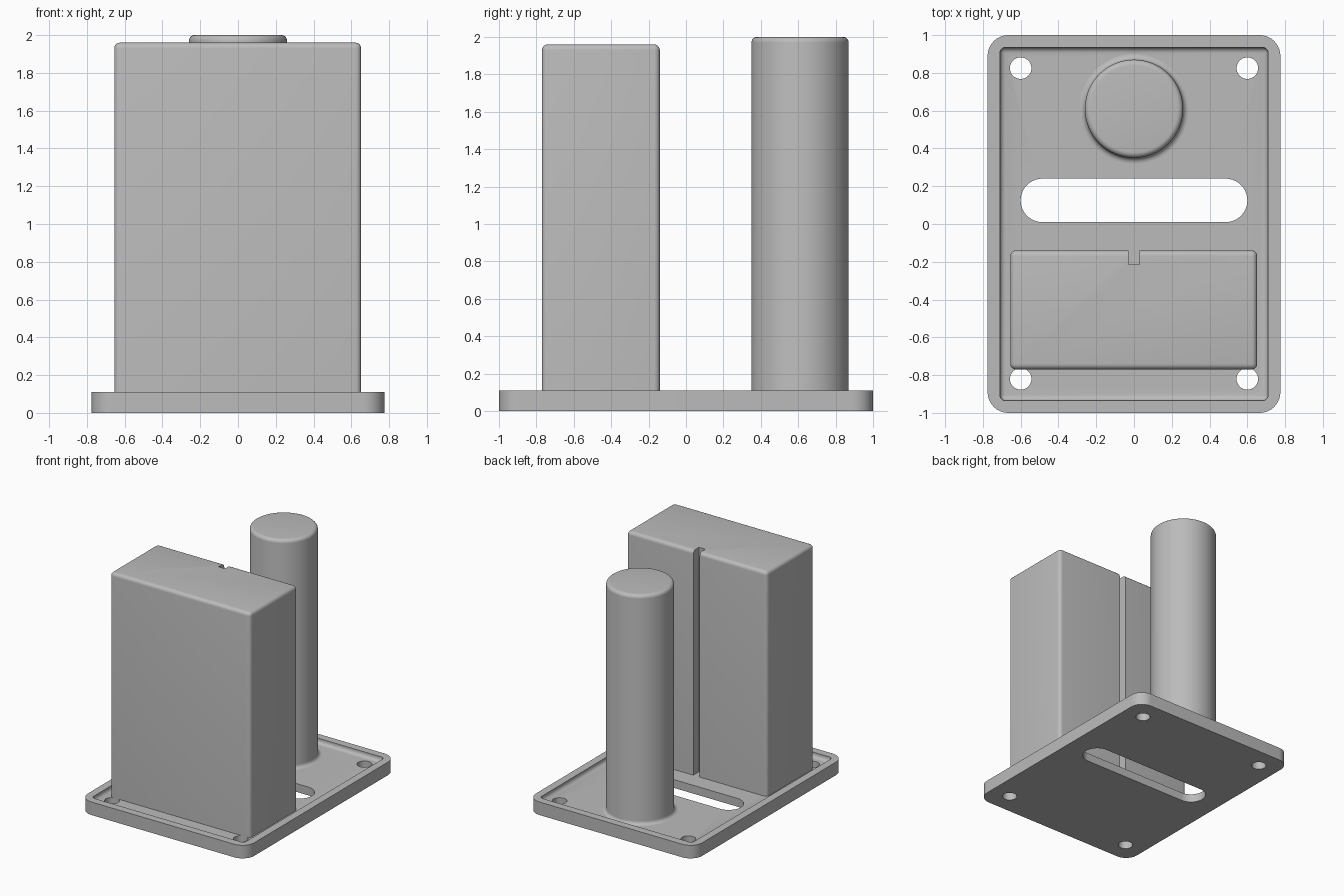
import bpy, bmesh, math

if "Cube" in bpy.data.objects:
    bpy.data.objects.remove(bpy.data.objects["Cube"])

FLOOR = 0.07   # height of the recessed tray floor

grey = bpy.data.materials.new("grey")
grey.diffuse_color = (0.5, 0.5, 0.5, 1)
grey.use_nodes = True
grey.node_tree.nodes["Principled BSDF"].inputs["Base Color"].default_value = grey.diffuse_color


def make_object(name, bm):
    bmesh.ops.recalc_face_normals(bm, faces=bm.faces)
    mesh = bpy.data.meshes.new(name)
    bm.to_mesh(mesh)
    bm.free()
    obj = bpy.data.objects.new(name, mesh)
    bpy.context.collection.objects.link(obj)
    mesh.materials.append(grey)
    return obj


def rounded_outline(x0, x1, y0, y1, r, steps=10):
    """Counter-clockwise outline of a rectangle with round corners."""
    corners = [(x1 - r, y1 - r, 0), (x0 + r, y1 - r, 90),
               (x0 + r, y0 + r, 180), (x1 - r, y0 + r, 270)]
    return [(cx + r * math.cos(math.radians(a + 90 * i / steps)),
             cy + r * math.sin(math.radians(a + 90 * i / steps)))
            for cx, cy, a in corners for i in range(steps + 1)]


def prism(name, outline, z0, z1):
    bm = bmesh.new()
    face = bm.faces.new([bm.verts.new((x, y, z0)) for x, y in outline])
    top = bmesh.ops.extrude_face_region(bm, geom=[face])["geom"]
    bmesh.ops.translate(bm, vec=(0, 0, z1 - z0),
                        verts=[v for v in top if isinstance(v, bmesh.types.BMVert)])
    bmesh.ops.remove_doubles(bm, verts=bm.verts, dist=1e-5)
    return make_object(name, bm)


def rounded_box(name, x0, x1, y0, y1, z0, z1, r, keep):
    """Box whose edges are rounded where keep(edge midpoint) is true."""
    bm = bmesh.new()
    bmesh.ops.create_cube(bm, size=1)
    for v in bm.verts:
        v.co = (x1 if v.co.x > 0 else x0, y1 if v.co.y > 0 else y0,
                z1 if v.co.z > 0 else z0)
    edges = [e for e in bm.edges if keep((e.verts[0].co + e.verts[1].co) / 2)]
    bmesh.ops.bevel(bm, geom=edges, offset=r, segments=5, profile=0.5, affect='EDGES')
    return make_object(name, bm)


def cut(obj, cutter):
    cutter.hide_render = True
    cutter.hide_viewport = True
    mod = obj.modifiers.new("cut", 'BOOLEAN')
    mod.operation = 'DIFFERENCE'
    mod.solver = 'EXACT'
    mod.object = cutter


def finish(obj):
    """Apply the cuts, remove the cutters and smooth the round surfaces."""
    bpy.context.view_layer.update()
    graph = bpy.context.evaluated_depsgraph_get()
    mesh = bpy.data.meshes.new_from_object(obj.evaluated_get(graph))
    for cutter in [m.object for m in obj.modifiers]:
        bpy.data.objects.remove(cutter)
    obj.modifiers.clear()
    obj.data = mesh
    bpy.ops.object.select_all(action='DESELECT')
    obj.select_set(True)
    bpy.context.view_layer.objects.active = obj
    bpy.ops.object.shade_smooth_by_angle(angle=math.radians(35))


# Base plate with tray recess, cable slot and four screw holes
plate = prism("base_plate", rounded_outline(-0.775, 0.775, -1, 1, 0.11), 0, 0.11)
cut(plate, rounded_box("recess_cutter", -0.71, 0.71, -0.935, 0.935, FLOOR, 0.3, 0.03,
                       lambda m: m.z < 0.29))
cut(plate, prism("slot_cutter", rounded_outline(-0.6, 0.6, 0.01, 0.24, 0.1149, 16), -0.1, 0.2))
for x in (-0.6, 0.6):
    for y in (-0.82, 0.825):
        hole = [(x + 0.057 * math.cos(math.tau * i / 32),
                 y + 0.057 * math.sin(math.tau * i / 32)) for i in range(32)]
        cut(plate, prism("hole_cutter", hole, -0.1, 0.2))
finish(plate)

# Tall block with a groove down the middle of its back
block = rounded_box("tall_block", -0.655, 0.652, -0.77, -0.14, FLOOR - 0.01, 1.96, 0.03,
                    lambda m: m.z > 0.1)
cut(block, prism("groove_cutter", [(-0.03, -0.215), (0.03, -0.215), (0.03, 0), (-0.03, 0)],
                 -0.1, 2.2))
finish(block)

# Round column: lathed profile with a rounded top and a flared foot
R, r = 0.26, 0.03
profile = [(0, FLOOR - 0.005), (R + r, FLOOR - 0.005)]
arc = [math.radians(90 * i / 6) for i in range(7)]
profile += [(R + r - r * math.sin(a), FLOOR + r - r * math.cos(a)) for a in arc]
profile += [(R - r + r * math.cos(a), 2 - r + r * math.sin(a)) for a in arc]
profile += [(0, 2)]
bm = bmesh.new()
verts = [bm.verts.new((x, 0, z)) for x, z in profile]
line = [bm.edges.new(pair) for pair in zip(verts, verts[1:])]
bmesh.ops.spin(bm, geom=verts + line, cent=(0, 0, 0), axis=(0, 0, 1),
               angle=math.tau, steps=64, use_duplicate=False)
bmesh.ops.remove_doubles(bm, verts=bm.verts, dist=1e-5)
bmesh.ops.translate(bm, verts=bm.verts, vec=(0, 0.61, 0))
finish(make_object("round_column", bm))
